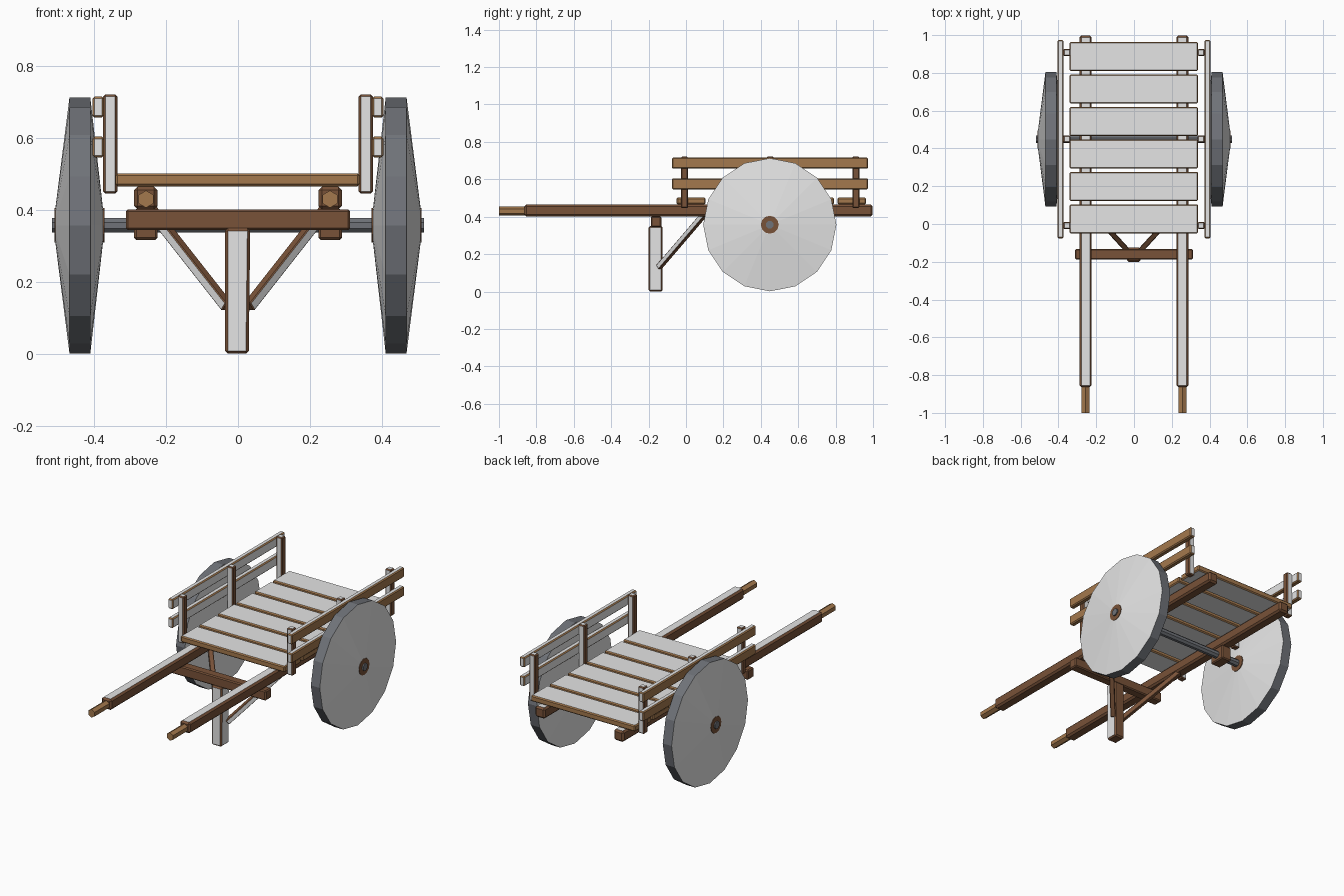
import bpy, bmesh, math
from mathutils import Vector, Matrix

if "Cube" in bpy.data.objects:
    bpy.data.objects.remove(bpy.data.objects["Cube"])


def mat(name, col):
    m = bpy.data.materials.new(name)
    m.diffuse_color = (*col, 1)
    m.use_nodes = True
    m.node_tree.nodes["Principled BSDF"].inputs["Base Color"].default_value = m.diffuse_color
    return m


MATS = [mat("pale grey wood", (0.78, 0.78, 0.78)),
        mat("dark brown wood", (0.19, 0.085, 0.04)),
        mat("tan wood", (0.37, 0.19, 0.075)),
        mat("dark metal", (0.16, 0.17, 0.19))]
PALE, DARK, TAN, METAL = range(4)


def finish(name, bm):
    me = bpy.data.meshes.new(name)
    bm.to_mesh(me)
    bm.free()
    for m in MATS:
        me.materials.append(m)
    ob = bpy.data.objects.new(name, me)
    bpy.context.collection.objects.link(ob)
    return ob


def box(name, lo, hi, base, pale=(), bevel=0.006, frame=None):
    """Bevelled box; faces whose normal matches a direction in 'pale' turn grey."""
    bm = bmesh.new()
    bmesh.ops.create_cube(bm, size=1)
    lo, hi = Vector(lo), Vector(hi)
    for v in bm.verts:
        v.co = (lo + hi) / 2 + v.co * (hi - lo)
    bmesh.ops.bevel(bm, geom=bm.edges[:], offset=bevel, segments=1, affect='EDGES')
    bm.normal_update()
    for f in bm.faces:
        hit = any(f.normal.dot(Vector(d)) > 0.95 for d in pale)
        f.material_index = PALE if hit else base
    if frame:
        bm.transform(frame)
    return finish(name, bm)


def lathe_x(name, profile, sides, y, z, rule, phase=0.0):
    """Turn (x, radius) points round an axis along x."""
    bm = bmesh.new()
    rings = []
    for x, r in profile:
        rings.append([bm.verts.new((x, y + r * math.sin(phase + 2 * math.pi * i / sides),
                                    z + r * math.cos(phase + 2 * math.pi * i / sides)))
                      for i in range(sides)])
    for k in range(len(rings) - 1):
        a, b = rings[k], rings[k + 1]
        for i in range(sides):
            j = (i + 1) % sides
            bm.faces.new((a[i], a[j], b[j], b[i])).material_index = rule(k)
    bm.faces.new(rings[0]).material_index = rule(0)
    bm.faces.new(rings[-1]).material_index = rule(len(rings) - 2)
    bmesh.ops.recalc_face_normals(bm, faces=bm.faces[:])
    return finish(name, bm)


X, Y, Z = Vector((1, 0, 0)), Vector((0, 1, 0)), Vector((0, 0, 1))
AY, AZ = 0.448, 0.357   # axle position

# deck planks
for i in range(6):
    y = 0.027 + 0.1719 * i
    box(f"deck_plank_{i + 1}", (-0.341, y - 0.077, 0.466), (0.339, y + 0.077, 0.502),
        TAN, (Z, -Z))

# axle
lathe_x("axle", [(-0.518, 0.022), (0.518, 0.022)], 8, AY, AZ, lambda k: METAL, math.pi / 8)

for s, side in ((-1, "left"), (1, "right")):
    def span(a, b):
        return min(s * a, s * b), max(s * a, s * b)

    # long shaft and its round grip
    x0, x1 = span(0.224, 0.289)
    box(f"{side}_shaft", (x0, -0.864, 0.401), (x1, 0.998, 0.465), DARK, (Z,), 0.01)
    bm = bmesh.new()
    bmesh.ops.create_cone(bm, cap_ends=True, segments=6, radius1=0.024, radius2=0.024, depth=0.15)
    bm.transform(Matrix.Translation((s * 0.256, -0.925, 0.43))
                 @ Matrix.Rotation(math.pi / 2, 4, 'X'))
    for f in bm.faces:
        f.material_index = TAN
    finish(f"{side}_grip", bm)

    # block carrying the axle
    box(f"{side}_axle_block", (x0, AY - 0.05, 0.317), (x1, AY + 0.05, 0.403), DARK)

    # side posts
    x0, x1 = span(0.336, 0.375)
    for i, y in enumerate((-0.008, 0.45, 0.908)):
        box(f"{side}_post_{i + 1}", (x0, y - 0.019, 0.446), (x1, y + 0.019, 0.722),
            DARK, (Y, -Y, Z))

    # side rails
    x0, x1 = span(0.373, 0.405)
    for i, (z0, z1) in enumerate(((0.546, 0.604), (0.657, 0.716))):
        box(f"{side}_rail_{i + 1}", (x0, -0.076, z0), (x1, 0.974, z1),
            TAN, (Y, -Y, Z, -s * X))

    # solid wheel: two shallow cones and a rim, with a brown hub
    lathe_x(f"{side}_wheel",
            [(s * 0.376, 0.05), (s * 0.411, 0.356), (s * 0.469, 0.356), (s * 0.508, 0.05)],
            16, AY, AZ, lambda k: METAL if k == 1 else PALE)
    lathe_x(f"{side}_hub", [(s * 0.372, 0.048), (s * 0.511, 0.048)], 12, AY, AZ, lambda k: DARK)

    # slanting brace from the leg to the shaft
    a, b = Vector((s * 0.03, -0.145, 0.13)), Vector((s * 0.25, 0.095, 0.41))
    d = (b - a).normalized()
    out = d.cross(Z).normalized() * s
    up = d.cross(out)
    frame = Matrix((out, up, d)).transposed().to_4x4()
    if frame.determinant() < 0:
        frame = Matrix((out, -up, d)).transposed().to_4x4()
    frame.translation = a
    box(f"{side}_brace", (-0.014, -0.014, 0), (0.014, 0.014, (b - a).length),
        DARK, (X,), 0.003, frame)

# cross bar and prop leg
box("cross_bar", (-0.312, -0.188, 0.344), (0.312, -0.132, 0.402), DARK)
leg = box("prop_leg", (-0.036, -0.2, 0), (0.034, -0.125, 0.35), DARK, (X, -Y), 0.008)
for v in leg.data.vertices:
    if v.co.z < 0.1 and v.co.x > 0:
        v.co.x -= 0.004
